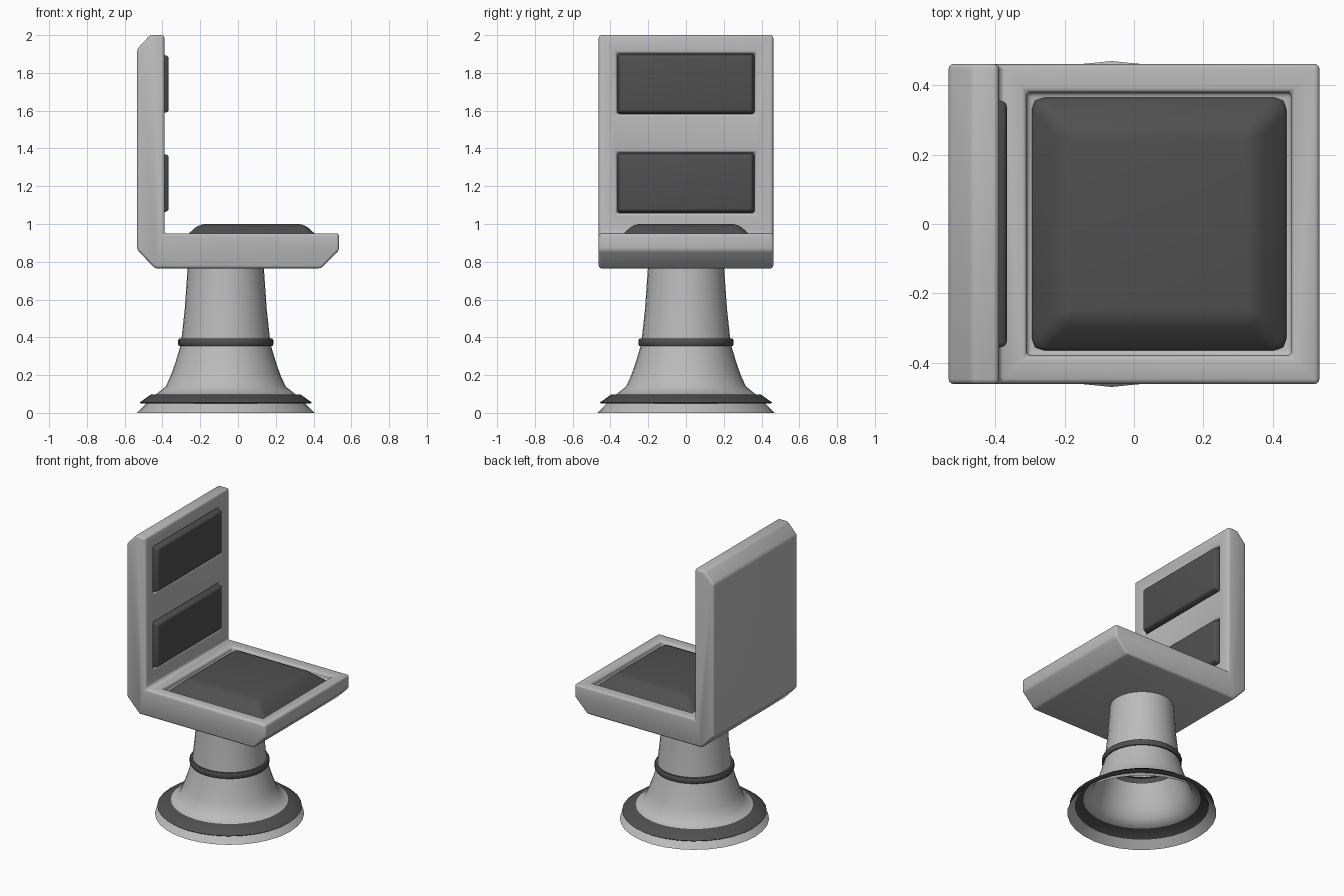
import bpy, bmesh, math
from mathutils import Vector

if "Cube" in bpy.data.objects:
    bpy.data.objects.remove(bpy.data.objects["Cube"])

dark = bpy.data.materials.new("dark_padding")
dark.diffuse_color = (0.08, 0.08, 0.08, 1)
dark.use_nodes = True
dark.node_tree.nodes["Principled BSDF"].inputs["Base Color"].default_value = dark.diffuse_color
grey = bpy.data.materials.new("grey_shell")
grey.diffuse_color = (0.5, 0.5, 0.5, 1)
grey.use_nodes = True
grey.node_tree.nodes["Principled BSDF"].inputs["Base Color"].default_value = grey.diffuse_color


def make(name, bm, mats):
    me = bpy.data.meshes.new(name)
    bm.to_mesh(me)
    bm.free()
    for m in mats:
        me.materials.append(m)
    ob = bpy.data.objects.new(name, me)
    bpy.context.collection.objects.link(ob)
    return ob


def block(name, lo, hi, axis=2, taper=0.0, mats=()):
    """Box from lo to hi whose far face along axis shrinks by taper."""
    bm = bmesh.new()
    bmesh.ops.create_cube(bm, size=1)
    lo, hi = Vector(lo), Vector(hi)
    for v in bm.verts:
        far = v.co[axis] > 0
        sign = v.co.copy()
        for i in range(3):
            v.co[i] = hi[i] if sign[i] > 0 else lo[i]
            if far and i != axis:
                v.co[i] -= math.copysign(taper, sign[i])
    return make(name, bm, mats)


def bevel(ob, width, segments=3):
    b = ob.modifiers.new("bevel", 'BEVEL')
    b.width = width
    b.segments = segments
    b.limit_method = 'ANGLE'
    b.angle_limit = math.radians(30)


def finish(ob, angle=35):
    bpy.ops.object.select_all(action='DESELECT')
    ob.select_set(True)
    bpy.context.view_layer.objects.active = ob
    for m in list(ob.modifiers):
        bpy.ops.object.modifier_apply(modifier=m.name)
    bpy.ops.object.shade_smooth_by_angle(angle=math.radians(angle))


# L-shaped seat and backrest shell, extruded across y
profile = [(-0.44, 0.765), (0.44, 0.765), (0.535, 0.86), (0.535, 0.95), (-0.39, 0.95),
           (-0.39, 2.0), (-0.465, 2.0), (-0.535, 1.925), (-0.535, 0.865)]
W = 0.462
bm = bmesh.new()
face = bm.faces.new([bm.verts.new((x, -W, z)) for x, z in profile])
ext = bmesh.ops.extrude_face_region(bm, geom=[face])
bmesh.ops.translate(bm, vec=(0, 2 * W, 0),
                    verts=[g for g in ext["geom"] if isinstance(g, bmesh.types.BMVert)])
bmesh.ops.recalc_face_normals(bm, faces=bm.faces)
shell = make("seat_shell", bm, [grey])

# Recesses for the cushions: (name, low corner, high corner, axis, taper)
pads = [("seat_cushion", (-0.31, -0.38, 0.905), (0.455, 0.38, 1.0), 2, 0.105),
        ("lower_back_cushion", (-0.425, -0.365, 1.055), (-0.367, 0.365, 1.378), 0, 0.014),
        ("upper_back_cushion", (-0.425, -0.365, 1.58), (-0.367, 0.365, 1.903), 0, 0.014)]
cutters = []
for name, lo, hi, axis, taper in pads:
    lo2 = Vector(lo)
    lo2[axis] += 0.005
    cut = block(name + "_recess", lo2, hi, axis)
    cut.hide_render = True
    cutters.append(cut)
    mod = shell.modifiers.new("recess", 'BOOLEAN')
    mod.object = cut
    mod.solver = 'EXACT'
bevel(shell, 0.015)
finish(shell)
for cut in cutters:
    bpy.data.objects.remove(cut)

# Cushions sitting in the recesses
for name, lo, hi, axis, taper in pads:
    pad = block(name, lo, hi, axis, taper, [dark])
    bevel(pad, 0.03 if axis == 2 else 0.012)
    finish(pad, 50)

# Hollow flared pedestal: (radius, z, material of the band above the point)
rings = [(0.47, 0.0, 0), (0.42, 0.05, 1), (0.45, 0.05, 1), (0.456, 0.055, 1), (0.395, 0.098, 1),
         (0.37, 0.098, 0), (0.317, 0.14, 0), (0.29, 0.20, 0), (0.267, 0.265, 0),
         (0.24, 0.355, 1), (0.248, 0.355, 1), (0.252, 0.362, 1), (0.252, 0.385, 1),
         (0.247, 0.393, 1), (0.234, 0.393, 0), (0.217, 0.55, 0), (0.201, 0.78, 0)]
N = 32
bm = bmesh.new()
loops = [[bm.verts.new((-0.065 + r * math.cos(2 * math.pi * i / N),
                        r * math.sin(2 * math.pi * i / N), z)) for i in range(N)]
         for r, z, _ in rings]
for k in range(len(rings) - 1):
    for i in range(N):
        j = (i + 1) % N
        f = bm.faces.new((loops[k][i], loops[k][j], loops[k + 1][j], loops[k + 1][i]))
        f.material_index = rings[k][2]
finish(make("pedestal", bm, [grey, dark]), 40)
